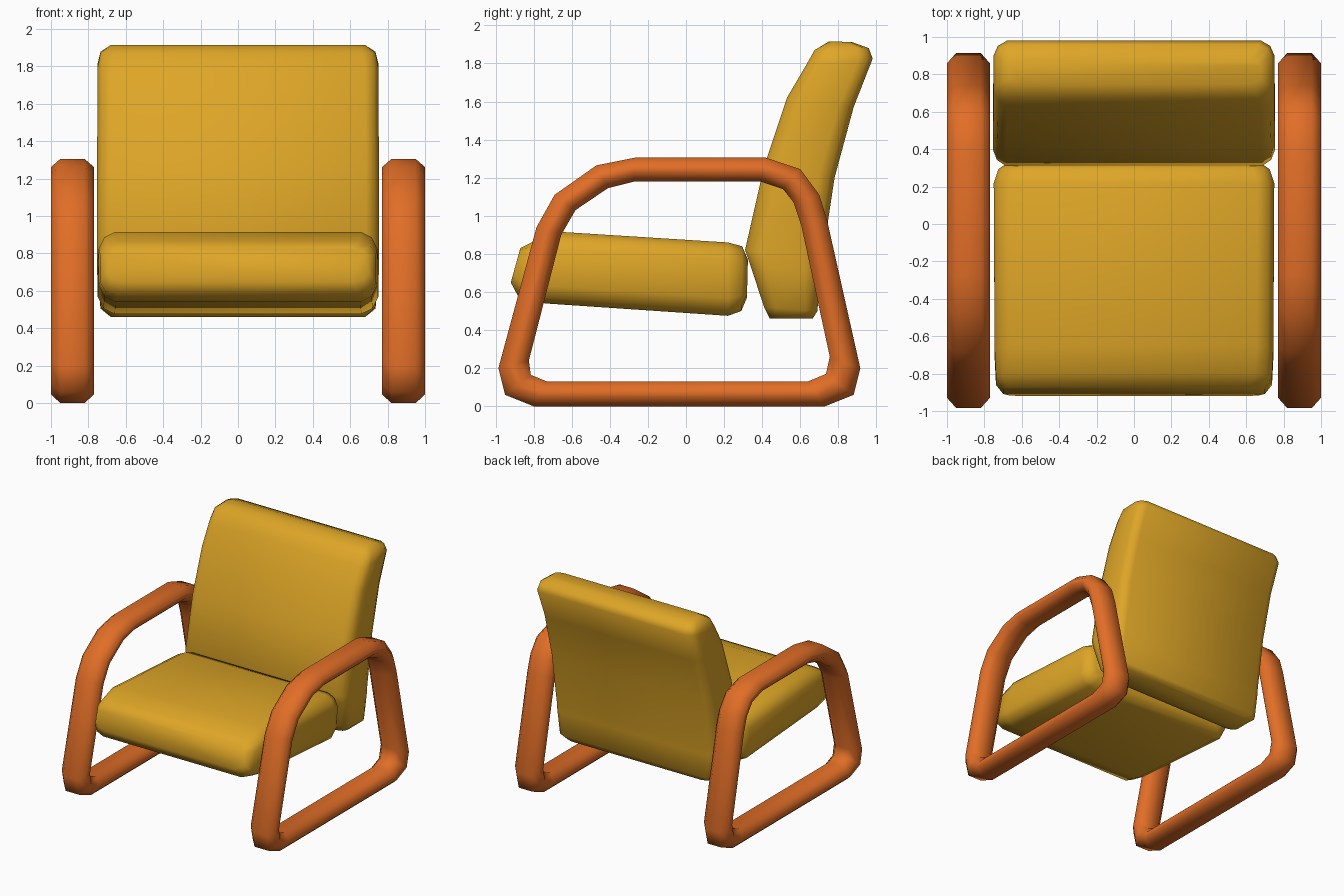
import bpy, bmesh, math

if "Cube" in bpy.data.objects:
    bpy.data.objects.remove(bpy.data.objects["Cube"])


def material(name, rgb):
    m = bpy.data.materials.new(name)
    m.diffuse_color = (*rgb, 1)
    m.use_nodes = True
    m.node_tree.nodes["Principled BSDF"].inputs["Base Color"].default_value = m.diffuse_color
    return m


YELLOW = material("mustard fabric", (0.73, 0.38, 0.02))
ORANGE = material("orange frame", (0.75, 0.155, 0.02))


def section(corner):
    """Half outline as (fraction across thickness, inset from side)."""
    half = corner + [(1 - t, i) for t, i in reversed(corner)]
    return [(1, t, i) for t, i in half] + [(-1, t, i) for t, i in reversed(half)]


def loft(name, stations, corner, mat, cx=0, closed=False, angle=60):
    """Skin rounded sections; each station is (point a, point b, half width) in y,z."""
    bm = bmesh.new()
    rings = []
    for (ay, az), (by, bz), w in stations:
        rings.append([bm.verts.new((cx + s * (w - i), ay + (by - ay) * t, az + (bz - az) * t))
                      for s, t, i in section(corner)])
    n = len(rings[0])
    pairs = list(zip(rings, rings[1:]))
    if closed:
        pairs.append((rings[-1], rings[0]))
    else:
        bm.faces.new(rings[0])
        bm.faces.new(rings[-1])
    for r, q in pairs:
        for k in range(n):
            bm.faces.new((r[k], r[(k + 1) % n], q[(k + 1) % n], q[k]))
    bmesh.ops.recalc_face_normals(bm, faces=bm.faces[:])
    me = bpy.data.meshes.new(name)
    bm.to_mesh(me)
    bm.free()
    me.materials.append(mat)
    me.shade_smooth()
    me.set_sharp_from_angle(angle=math.radians(angle))
    ob = bpy.data.objects.new(name, me)
    bpy.context.collection.objects.link(ob)
    return ob


# Looped side frames: outer and inner outlines
outer = [(-.80, 0), (.73, 0), (.88, .06), (.915, .20), (.74, .98), (.70, 1.11), (.60, 1.245),
         (.42, 1.305), (-.27, 1.305), (-.47, 1.265), (-.69, 1.11), (-.785, .94), (-.985, .20), (-.95, .06)]
inner = [(-.73, .13), (.64, .13), (.735, .17), (.755, .26), (.605, .95), (.565, 1.07), (.51, 1.14),
         (.39, 1.18), (-.27, 1.18), (-.41, 1.145), (-.58, 1.03), (-.655, .90), (-.825, .24), (-.815, .165)]
arm = [(o, i, .115) for o, i in zip(outer, inner)]
for side, cx in (("left", -.885), ("right", .885)):
    loft(side + "_arm_frame", arm, [(0, .05), (.35, 0)], ORANGE, cx, closed=True)

# Seat cushion, front to back
seat = [((-.87, .83), (-.92, .65), .70),
        ((-.80, .865), (-.88, .575), .738),
        ((-.65, .915), (-.74, .54), .745),
        ((.22, .86), (.22, .475), .75),
        ((.295, .84), (.29, .50), .725),
        ((.325, .77), (.32, .57), .68)]
cushion = [(0, .09), (.08, .03), (.24, 0)]
loft("seat_cushion", seat, cushion, YELLOW)

# Back cushion, bottom to top
back = [((.44, .46), (.665, .46), .68),
        ((.41, .52), (.69, .50), .735),
        ((.335, .75), (.705, .70), .755),
        ((.31, .82), (.715, .77), .755),
        ((.41, 1.26), (.78, 1.20), .755),
        ((.53, 1.62), (.88, 1.57), .75),
        ((.63, 1.79), (.98, 1.825), .75),
        ((.675, 1.87), (.96, 1.88), .735),
        ((.75, 1.915), (.87, 1.913), .68)]
loft("back_cushion", back, [(0, .07), (.08, .022), (.22, 0)], YELLOW)
